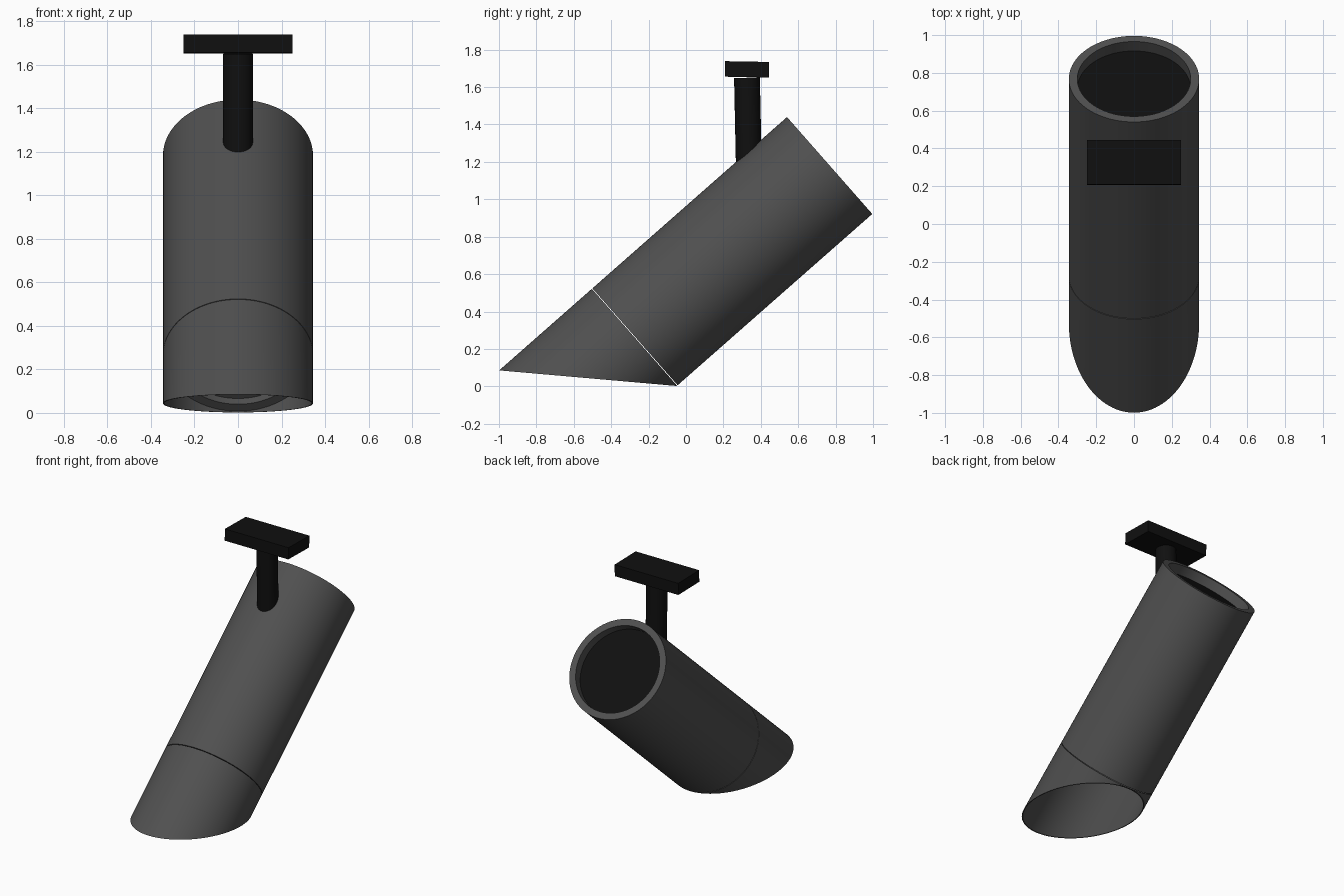
import bpy, bmesh, math
from mathutils import Matrix

if "Cube" in bpy.data.objects:
    bpy.data.objects.remove(bpy.data.objects["Cube"])

R, L, N = 0.345, 1.386, 96
TILT = math.radians(48.65)
AXIS = Matrix.Translation((0, -0.2725, 0.265)) @ Matrix.Rotation(-TILT, 4, 'X')


def material(name, v):
    m = bpy.data.materials.new(name)
    m.diffuse_color = (v, v, v, 1)
    m.use_nodes = True
    m.node_tree.nodes["Principled BSDF"].inputs["Base Color"].default_value = m.diffuse_color
    return m


GREY = material("dark_grey", 0.08)
BLACK = material("black", 0.005)


def finish(name, bm, mat, matrix, smooth=True):
    bmesh.ops.recalc_face_normals(bm, faces=bm.faces)
    me = bpy.data.meshes.new(name)
    bm.to_mesh(me)
    bm.free()
    me.materials.append(mat)
    ob = bpy.data.objects.new(name, me)
    bpy.context.collection.objects.link(ob)
    ob.matrix_world = matrix
    if smooth:
        bpy.ops.object.select_all(action='DESELECT')
        ob.select_set(True)
        bpy.context.view_layer.objects.active = ob
        bpy.ops.object.shade_smooth_by_angle(angle=math.radians(35))
    return ob


def lathe(name, profile, mat, matrix, closed=False, seg=N):
    """Spin (radius, height) pairs; height may be a function of local y."""
    bm = bmesh.new()
    rings = []
    for r, z in profile:
        ring = []
        for i in range(seg):
            a = 2 * math.pi * i / seg
            x, y = r * math.cos(a), r * math.sin(a)
            ring.append(bm.verts.new((x, y, z(y) if callable(z) else z)))
        rings.append(ring)
    pairs = list(zip(rings, rings[1:]))
    if closed:
        pairs.append((rings[-1], rings[0]))
    for a, b in pairs:
        for i in range(seg):
            j = (i + 1) % seg
            bm.faces.new((a[i], a[j], b[j], b[i]))
    if not closed:
        bm.faces.new(rings[0])
        bm.faces.new(rings[-1])
    return finish(name, bm, mat, matrix)


# Main barrel with recessed front and back ends
lathe("lamp_body", [(0.30, 0.04), (0.30, 0), (R, 0), (R, L), (0.30, L), (0.30, L - 0.07)],
      GREY, AXIS)

# Black disc set into the back recess
lathe("back_disc", [(0.299, L - 0.09), (0.299, L - 0.066)], BLACK, AXIS)


# Thin slanted snoot in front of the barrel
def slant(y):
    return -0.006 - 0.658 * (R - y) / (2 * R)


lathe("snoot", [(R, -0.004), (R, slant), (0.339, slant), (0.339, -0.004)],
      GREY, AXIS, closed=True)

# Mounting post
post = Matrix.Translation((0, 0.326, 1.65)) @ Matrix.Rotation(math.radians(1.2), 4, 'X')
lathe("mounting_post", [(0.069, -0.52), (0.069, 0)], BLACK, post, seg=48)

# Ceiling plate
bm = bmesh.new()
bmesh.ops.create_cube(bm, size=1)
bmesh.ops.scale(bm, vec=(0.50, 0.235, 0.083), verts=bm.verts)
plate = Matrix.Translation((0, 0.326, 1.695)) @ Matrix.Rotation(math.radians(-1), 4, 'X')
finish("ceiling_plate", bm, BLACK, plate, smooth=False)
